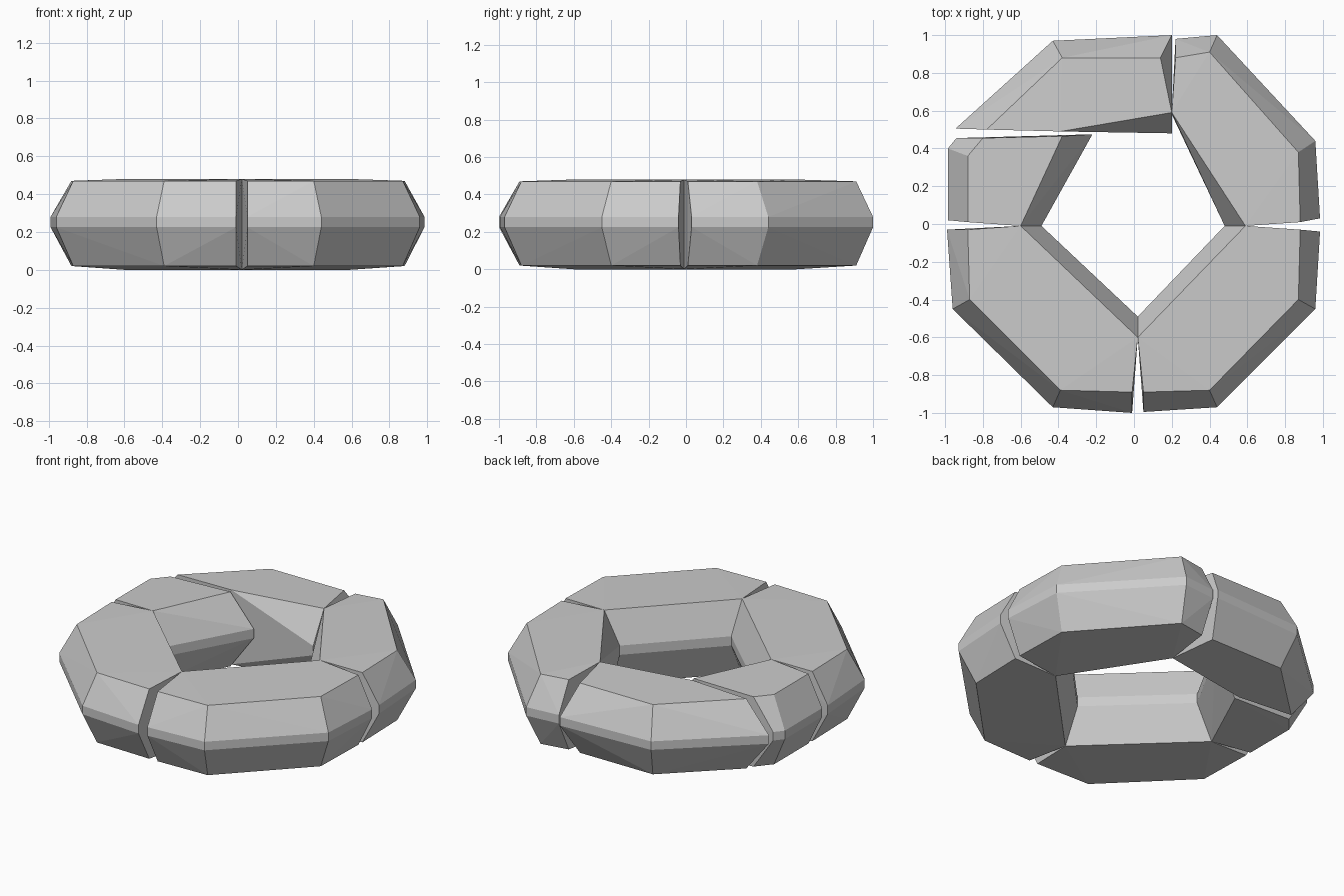
import bpy, bmesh

if "Cube" in bpy.data.objects:
    bpy.data.objects.remove(bpy.data.objects["Cube"])


def block(name, inner_mid, inner_rim, outer_rim, outer_mid):
    """Convex ring segment: four plan outlines at their section heights."""
    bm = bmesh.new()
    levels = ((inner_mid, (0.22, 0.28)), (inner_rim, (0.0, 0.48)),
              (outer_rim, (0.02, 0.47)), (outer_mid, (0.225, 0.28)))
    for points, heights in levels:
        for x, y in points:
            for z in heights:
                bm.verts.new((x, y, z))
    res = bmesh.ops.convex_hull(bm, input=bm.verts)
    junk = [v for v in res["geom_interior"] + res["geom_unused"]
            if isinstance(v, bmesh.types.BMVert)]
    bmesh.ops.delete(bm, geom=list(set(junk)), context='VERTS')
    bmesh.ops.dissolve_limit(bm, angle_limit=0.02, verts=bm.verts, edges=bm.edges)
    bmesh.ops.recalc_face_normals(bm, faces=bm.faces)
    mesh = bpy.data.meshes.new(name)
    bm.to_mesh(mesh)
    bm.free()
    obj = bpy.data.objects.new(name, mesh)
    bpy.context.collection.objects.link(obj)


# Two front quarters
block("front_right_segment",
      [(0.48, -0.01), (0.02, -0.49)],
      [(0.59, -0.01), (0.02, -0.60)],
      [(0.88, -0.03), (0.87, -0.40), (0.40, -0.88), (0.05, -0.89)],
      [(0.985, -0.04), (0.96, -0.45), (0.44, -0.97), (0.05, -0.995)])
block("front_left_segment",
      [(-0.49, -0.01), (0.02, -0.49)],
      [(-0.60, -0.01), (0.02, -0.60)],
      [(-0.88, -0.03), (-0.87, -0.40), (-0.39, -0.88), (-0.01, -0.89)],
      [(-0.99, -0.03), (-0.96, -0.45), (-0.43, -0.97), (-0.01, -1.0)])

# Short left piece
block("left_segment",
      [(-0.49, -0.01), (-0.22, 0.475)],
      [(-0.60, -0.01), (-0.38, 0.465)],
      [(-0.88, 0.01), (-0.88, 0.36), (-0.80, 0.455)],
      [(-0.985, 0.02), (-0.985, 0.40), (-0.94, 0.455)])

# Long back piece
block("back_left_segment",
      [(-0.22, 0.485), (0.20, 0.48)],
      [(-0.39, 0.49), (0.20, 0.59)],
      [(-0.78, 0.50), (-0.38, 0.88), (0.14, 0.88)],
      [(-0.945, 0.505), (-0.43, 0.97), (0.20, 1.0)])

# Back right quarter
block("back_right_segment",
      [(0.48, -0.01), (0.20, 0.58)],
      [(0.59, -0.01), (0.20, 0.59)],
      [(0.88, 0.01), (0.87, 0.38), (0.40, 0.91), (0.22, 0.88)],
      [(0.985, 0.03), (0.96, 0.44), (0.44, 1.0), (0.22, 0.98)])
